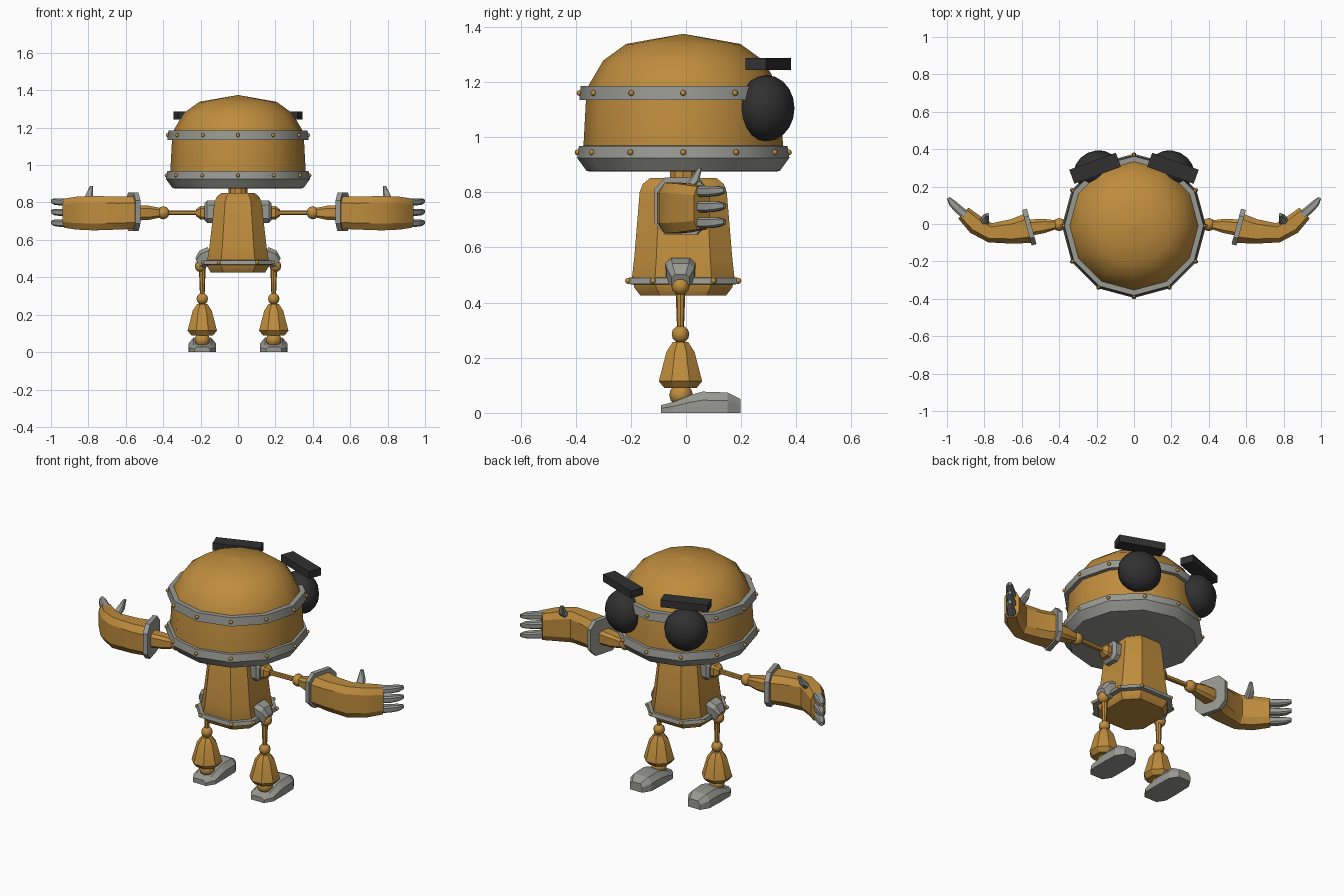
import bpy, bmesh, math
from mathutils import Vector, Matrix

if "Cube" in bpy.data.objects:
    bpy.data.objects.remove(bpy.data.objects["Cube"])


def material(name, rgb):
    m = bpy.data.materials.new(name)
    m.diffuse_color = (*rgb, 1)
    m.use_nodes = True
    m.node_tree.nodes["Principled BSDF"].inputs["Base Color"].default_value = m.diffuse_color
    return m


ORANGE = material("orange_paint", (0.52, 0.265, 0.047))
GREY = material("grey_metal", (0.32, 0.32, 0.295))
DARK = material("dark_rubber", (0.03, 0.03, 0.031))
CY = -0.01   # y of the head and body axis


def finish(name, bm, mat, angle=35):
    bmesh.ops.recalc_face_normals(bm, faces=bm.faces)
    me = bpy.data.meshes.new(name)
    bm.to_mesh(me)
    bm.free()
    ob = bpy.data.objects.new(name, me)
    bpy.context.collection.objects.link(ob)
    me.materials.append(mat)
    bpy.ops.object.select_all(action='DESELECT')
    ob.select_set(True)
    bpy.context.view_layer.objects.active = ob
    bpy.ops.object.shade_smooth_by_angle(angle=math.radians(angle))
    return ob


def loft(name, rings, mat, angle=35, closed=False):
    """Skin a list of equal-length point rings; cap the ends or close the loop."""
    bm = bmesh.new()
    vs = [[bm.verts.new(p) for p in r] for r in rings]
    n = len(vs[0])
    pairs = list(zip(vs, vs[1:])) + ([(vs[-1], vs[0])] if closed else [])
    for a, b in pairs:
        for i in range(n):
            bm.faces.new((a[i], a[(i + 1) % n], b[(i + 1) % n], b[i]))
    if not closed:
        bm.faces.new(vs[0])
        bm.faces.new(vs[-1])
    return finish(name, bm, mat, angle)


def lathe(name, profile, mat, sides, x=0, y=CY, closed=False, angle=35, turn=0):
    """Turn (radius, z) points round a vertical axis."""
    ang = [math.tau * (i + turn) / sides for i in range(sides)]
    rings = [[(x + r * math.cos(a), y + r * math.sin(a), z) for a in ang] for r, z in profile]
    return loft(name, rings, mat, angle, closed)


def octagon(w, h, cut=0.4):
    """Chamfered rectangle with half sizes w, h."""
    a, b = w * (1 - cut), h * (1 - cut)
    return [(w, -b), (w, b), (a, h), (-a, h), (-w, b), (-w, -b), (-a, -h), (a, -h)]


def ball(name, loc, size, mat, yaw=0, seg=10, rings=6):
    bm = bmesh.new()
    m = Matrix.Translation(loc) @ Matrix.Rotation(yaw, 4, 'Z') @ Matrix.Diagonal((*size, 1))
    bmesh.ops.create_uvsphere(bm, u_segments=seg, v_segments=rings, radius=1, matrix=m)
    return finish(name, bm, mat, 50)


def box(name, loc, size, mat, yaw=0):
    bm = bmesh.new()
    m = Matrix.Translation(loc) @ Matrix.Rotation(yaw, 4, 'Z') @ Matrix.Diagonal((*size, 1))
    bmesh.ops.create_cube(bm, size=1, matrix=m)
    return finish(name, bm, mat)


def limb(name, stations, mat, s, cut=0.4):
    """Loft along x-y path stations (x, y, z, half width, half height), mirrored by s."""
    pts = [Vector(t[:3]) for t in stations]
    rings = []
    for i, t in enumerate(stations):
        d = pts[min(i + 1, len(pts) - 1)] - pts[max(i - 1, 0)]
        d.z = 0
        d.normalize()
        side = Vector((-d.y, d.x, 0))
        ring = [pts[i] + side * u + Vector((0, 0, v)) for u, v in octagon(t[3], t[4], cut)]
        rings.append([(p.x * s, p.y, p.z) for p in ring])
    return loft(name, rings, mat, 25)


def rivets(name, spots):
    bm = bmesh.new()
    for p in spots:
        bmesh.ops.create_uvsphere(bm, u_segments=6, v_segments=4, radius=0.011,
                                  matrix=Matrix.Translation(p))
    return finish(name, bm, ORANGE, 60)


# Head: shell, lower rim and upper band
lathe("head_shell", [(0.35, 0.95), (0.362, 0.965), (0.352, 1.15), (0.342, 1.19), (0.29, 1.278),
                     (0.207, 1.338), (0.1, 1.357), (0.004, 1.374)], ORANGE, 12)
lathe("head_rim", [(0.33, 0.875), (0.35, 0.877), (0.385, 0.925), (0.378, 0.968), (0.34, 0.97)],
      GREY, 12)
lathe("head_band", [(0.345, 1.135), (0.377, 1.135), (0.372, 1.185), (0.335, 1.185)], GREY, 12,
      closed=True)
ring12 = [(math.cos(k * math.pi / 6), math.sin(k * math.pi / 6)) for k in range(12)]
rivets("head_rivets", [(r * c, CY + r * q, z) for r, z in ((0.376, 1.16), (0.383, 0.945))
                       for c, q in ring12])

# Body: tapered shell with rounded shoulders, belt and neck
body = [(0.145, 0.155, 0.425), (0.163, 0.178, 0.455), (0.165, 0.186, 0.49), (0.153, 0.178, 0.56),
        (0.126, 0.158, 0.80), (0.114, 0.147, 0.83), (0.088, 0.12, 0.852)]
loft("body_shell", [[(u, CY + v, z) for u, v in octagon(a, b, 0.45)] for a, b, z in body],
     ORANGE, 30)
belt = [(0.16, 0.18, 0.465), (0.19, 0.203, 0.468), (0.185, 0.198, 0.49), (0.16, 0.18, 0.492)]
loft("belt", [[(u, CY + v, z) for u, v in octagon(a, b, 0.45)] for a, b, z in belt],
     GREY, 30, closed=True)
rivets("belt_rivets", [(u, CY + v, 0.479) for u, v in octagon(0.187, 0.2, 0.45)])
lathe("neck", [(0.05, 0.83), (0.05, 0.89)], ORANGE, 10)

for s, tag in ((1, "right"), (-1, "left")):
    # Eye and brow
    ball("eye_" + tag, (0.205 * s, 0.292, 1.105), (0.12, 0.098, 0.12), DARK, -0.44 * s, 16, 10)
    box("brow_" + tag, (0.208 * s, 0.298, 1.265), (0.265, 0.08, 0.043), DARK, -0.35 * s)

    # Shoulder socket, rod and elbow
    limb("shoulder_plate_" + tag, [(0.11, CY, 0.75, 0.058, 0.06), (0.165, CY, 0.75, 0.058, 0.06),
                                   (0.18, CY, 0.75, 0.045, 0.045)], GREY, s)
    limb("shoulder_cone_" + tag, [(0.17, CY, 0.745, 0.036, 0.036), (0.2, CY, 0.745, 0.036, 0.036),
                                  (0.225, CY, 0.745, 0.018, 0.018)], ORANGE, s)
    limb("arm_rod_" + tag, [(0.21, CY, 0.745, 0.012, 0.012), (0.38, -0.005, 0.745, 0.012, 0.012)],
         ORANGE, s)
    ball("elbow_" + tag, (0.4 * s, -0.003, 0.745), (0.035,) * 3, ORANGE)
    limb("forearm_" + tag, [(0.42, -0.004, 0.745, 0.024, 0.026), (0.48, -0.01, 0.745, 0.038, 0.038),
                            (0.56, -0.02, 0.745, 0.044, 0.042)], ORANGE, s)

    # Cuff, glove, fingers and thumb
    limb("cuff_" + tag, [(0.547, -0.013, 0.75, 0.098, 0.103), (0.573, -0.02, 0.75, 0.098, 0.103)],
         GREY, s)
    limb("glove_" + tag, [(0.565, -0.022, 0.745, 0.08, 0.086), (0.65, -0.04, 0.743, 0.066, 0.088),
                          (0.77, -0.047, 0.743, 0.052, 0.092), (0.845, -0.005, 0.743, 0.052, 0.088),
                          (0.912, 0.058, 0.743, 0.04, 0.078)], ORANGE, s)
    for name, z in (("upper", 0.803), ("middle", 0.747), ("lower", 0.689)):
        limb(f"finger_{name}_{tag}", [(0.89, 0.038, z, 0.024, 0.02), (0.945, 0.085, z, 0.023, 0.019),
                                      (0.975, 0.115, z + 0.002, 0.019, 0.017),
                                      (0.993, 0.14, z + 0.004, 0.008, 0.01)], GREY, s)
    thumb = [(0.805, -0.01, 0.80, 0.022), (0.795, 0.028, 0.84, 0.02), (0.783, 0.05, 0.888, 0.008)]
    loft("thumb_" + tag, [[(s * (x + u), y + v, z) for u, v in octagon(r, r)]
                          for x, y, z, r in thumb], GREY, 30)

    # Hip bracket and ball
    hip = [(0.14, 0.055, 0.515), (0.185, 0.05, 0.50), (0.215, 0.032, 0.475)]
    loft("hip_bracket_" + tag, [[(s * (x + 0.5 * v), -0.02 + u, z + v) for u, v in octagon(r, r * 0.85)]
                                for x, r, z in hip], GREY, 25)
    ball("hip_ball_" + tag, (0.2 * s, -0.02, 0.46), (0.033,) * 3, ORANGE)

    # Leg: thigh rod, knee, bell-shaped shin and ankle
    lx = 0.191 * s
    lathe("thigh_" + tag, [(0.012, 0.29), (0.018, 0.45)], ORANGE, 8, lx, -0.02)
    ball("knee_" + tag, (lx, -0.02, 0.285), (0.032,) * 3, ORANGE)
    lathe("shin_" + tag, [(0.03, 0.257), (0.055, 0.222), (0.085, 0.115), (0.063, 0.09)], ORANGE, 8,
          lx, -0.02, angle=25, turn=0.5)
    ball("ankle_" + tag, (lx, -0.018, 0.065), (0.043, 0.043, 0.04), ORANGE)

    # Shoe: low heel rising to a raised toe
    rings = []
    for y, w, h in ((-0.09, 0.042, 0.028), (-0.045, 0.072, 0.04), (0.02, 0.073, 0.066),
                    (0.06, 0.073, 0.077), (0.15, 0.07, 0.074), (0.198, 0.04, 0.05)):
        rings.append([(lx + u, y, z) for u, z in ((-w, 0), (w, 0), (w, h * 0.6), (w * 0.65, h),
                                                  (-w * 0.65, h), (-w, h * 0.6))])
    loft("shoe_" + tag, rings, GREY, 20)
